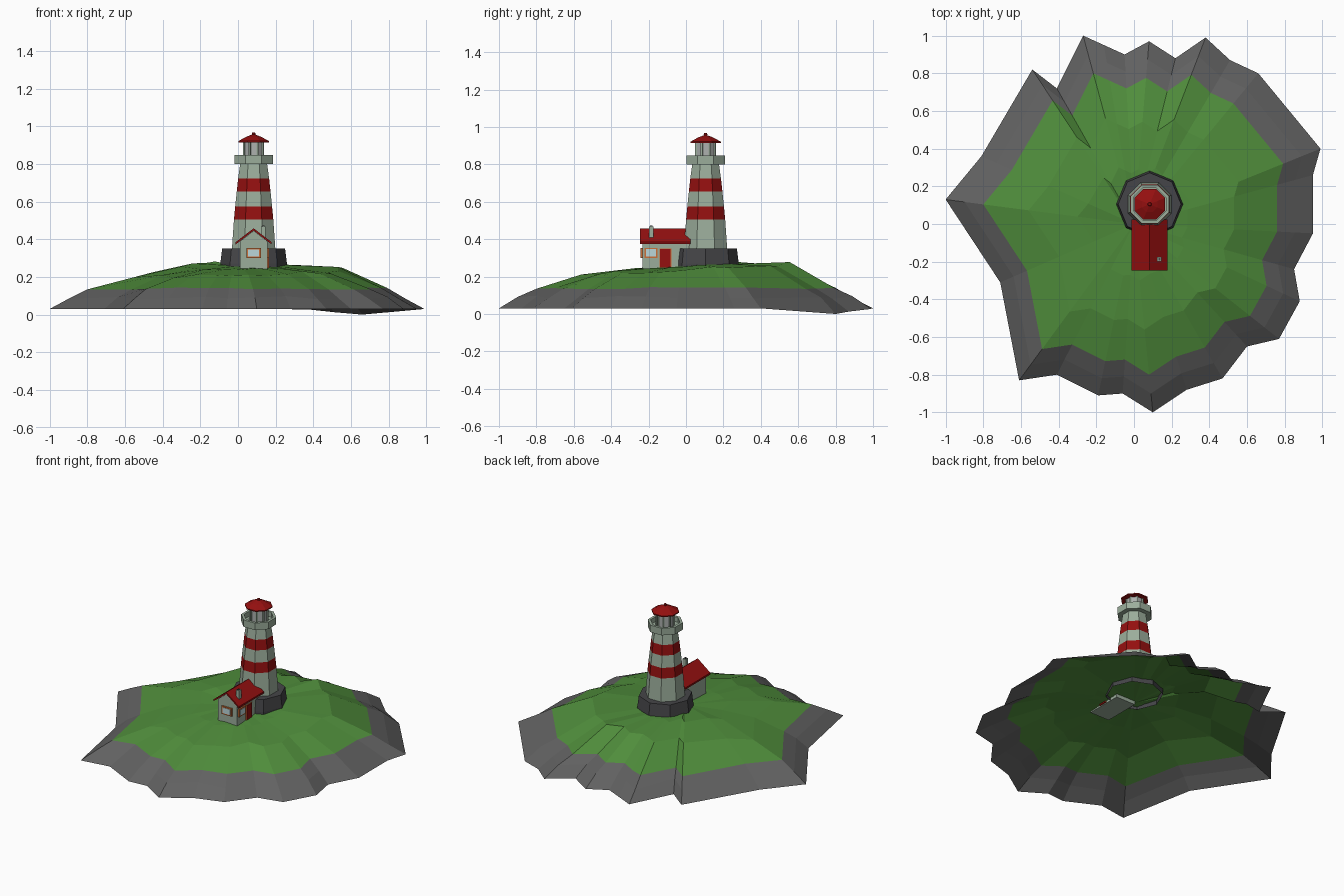
import bpy, bmesh, random
from math import cos, sin, pi, exp
from mathutils import Vector

if "Cube" in bpy.data.objects:
    bpy.data.objects.remove(bpy.data.objects["Cube"])

random.seed(4)
CX, CY = 0.083, 0.105          # tower axis


def material(name, rgb):
    m = bpy.data.materials.new(name)
    m.diffuse_color = (*rgb, 1)
    m.use_nodes = True
    m.node_tree.nodes["Principled BSDF"].inputs["Base Color"].default_value = m.diffuse_color
    return m


GRASS = material("grass", (0.08, 0.27, 0.045))
ROCK = material("rock", (0.12, 0.12, 0.12))
STONE = material("dark_stone", (0.06, 0.06, 0.065))
WALL = material("pale_wall", (0.33, 0.42, 0.33))
RED = material("red_paint", (0.30, 0.005, 0.005))
ORANGE = material("frame_orange", (0.6, 0.16, 0.04))
GLASS = material("window_glass", (0.5, 0.68, 0.7))
LAMP = material("lantern_glass", (0.42, 0.44, 0.43))


def finish(name, bm, mat):
    mesh = bpy.data.meshes.new(name)
    bm.to_mesh(mesh)
    bm.free()
    obj = bpy.data.objects.new(name, mesh)
    obj.data.materials.append(mat)
    bpy.context.collection.objects.link(obj)
    return obj


def loft(name, rings, mat):
    """Skin closed rings of equal length, flat shaded."""
    bm = bmesh.new()
    vr = [[bm.verts.new(p) for p in ring] for ring in rings]
    for a, b in zip(vr, vr[1:]):
        for i in range(len(a)):
            j = (i + 1) % len(a)
            bm.faces.new((a[i], a[j], b[j], b[i]))
    bmesh.ops.remove_doubles(bm, verts=bm.verts, dist=1e-5)
    return finish(name, bm, mat)


def lathe(name, profile, mat, turn=pi / 8, sides=8, x=CX, y=CY):
    rings = [[(x + r * cos(turn + 2 * pi * k / sides),
               y + r * sin(turn + 2 * pi * k / sides), z) for k in range(sides)]
             for r, z in profile]
    return loft(name, rings, mat)


def prism(name, section, y0, y1, mat):
    """Extrude an x-z section along y."""
    bm = bmesh.new()
    face = bm.faces.new([bm.verts.new((x, y0, z)) for x, z in section])
    new = bmesh.ops.extrude_face_region(bm, geom=[face], use_keep_orig=True)["geom"]
    bmesh.ops.translate(bm, vec=(0, y1 - y0, 0),
                        verts=[g for g in new if isinstance(g, bmesh.types.BMVert)])
    bmesh.ops.recalc_face_normals(bm, faces=bm.faces)
    return finish(name, bm, mat)


def box(name, x, y, z, mat):
    return prism(name, [(x[0], z[0]), (x[1], z[0]), (x[1], z[1]), (x[0], z[1])], *y, mat)


# Island: one shoreline, shrunk into rings
shore = [(-.27, 1), (-.16, .95), (-.05, .90), (.08, .97), (.22, .88), (.38, .99), (.51, .87),
         (.66, .80), (.99, .40), (.95, .26), (.95, -.05), (.85, -.24), (.88, -.41), (.77, -.61),
         (.60, -.65), (.47, -.82), (.28, -.88), (.10, -1), (-.06, -.90), (-.19, -.91),
         (-.41, -.80), (-.61, -.83), (-.71, -.31), (-1, .13), (-.81, .36), (-.54, .82), (-.41, .72)]
shore.reverse()


def hill(x, y):
    bump = 0.03 * exp(-((x + .22) ** 2 + (y - .13) ** 2) / 0.03)
    return 0.255 + 0.05 * y + bump - 0.1 * max(0, -x - 0.1)


def ring(scale, height, jitter=0.0):
    return [Vector((x * scale, y * scale, height(x * scale, y * scale)
                    + random.uniform(-jitter, jitter))) for x, y in shore]


edge = ring(0.80, lambda x, y: 0.138, 0.006)
loft("rocky_shore", [
    ring(1.0, lambda x, y: 0.03 - 0.03 * exp(-((x - .66) ** 2 + (y - .80) ** 2) / 0.05)),
    ring(0.90, lambda x, y: 0.09, 0.01), edge], ROCK)
loft("grass_hill", [
    edge,
    ring(0.56, lambda x, y: hill(x, y) - 0.015, 0.01),
    ring(0.30, hill, 0.004),
    ring(0.0, hill)], GRASS)

# Lighthouse
lathe("tower_plinth", [(.177, .235), (.177, .27), (.167, .35), (.0, .35)], STONE, turn=0)
bands = [(.125, .345), (.113, .505), (.106, .574), (.097, .654), (.089, .723), (.077, .802)]
for i, (low, high) in enumerate(zip(bands, bands[1:])):
    lathe(f"tower_band_{i + 1}", [low, high], RED if i % 2 else WALL)
lathe("gallery", [(.07, .80), (.111, .80), (.111, .848), (.093, .848), (.093, .815), (0, .815)], WALL)
lathe("lantern_room", [(.053, .815), (.053, .917)], LAMP)
for k in range(8):
    a = pi / 8 + k * pi / 4
    lathe(f"lantern_post_{k + 1}", [(.007, .815), (.007, .917)], WALL, sides=4,
          x=CX + .054 * cos(a), y=CY + .054 * sin(a))
lathe("lantern_roof", [(0, .914), (.088, .914), (.088, .921), (.045, .943), (.012, .955), (0, .957)], RED)
lathe("roof_finial", [(.006, .952), (.011, .958), (.008, .967), (0, .968)], RED)

# Keeper's cottage
box_x, front = (.01, .157), -.233
prism("cottage_walls", [(box_x[0], .235), (box_x[1], .235), (box_x[1], .388),
                        (CX, .445), (box_x[0], .388)], front, .02, WALL)
prism("cottage_roof", [(-.012, .385), (-.012, .373), (CX, .446), (.178, .373),
                       (.178, .385), (CX, .458)], -.246, .025, RED)
box("chimney", (.123, .147), (-.199, -.174), (.38, .467), WALL)
box("chimney_flue", (.129, .141), (-.193, -.18), (.46, .472), STONE)
box("front_window_frame", (.045, .121), (front - .009, front + .005), (.300, .354), ORANGE)
box("front_window_pane", (.054, .112), (front - .011, front), (.308, .346), GLASS)
box("side_window_frame", (.15, .165), (-.222, -.152), (.300, .354), ORANGE)
box("side_window_pane", (.15, .167), (-.214, -.160), (.308, .346), GLASS)
box("door_frame", (.15, .162), (-.142, -.078), (.24, .35), ORANGE)
box("door", (.15, .165), (-.138, -.082), (.24, .346), RED)
